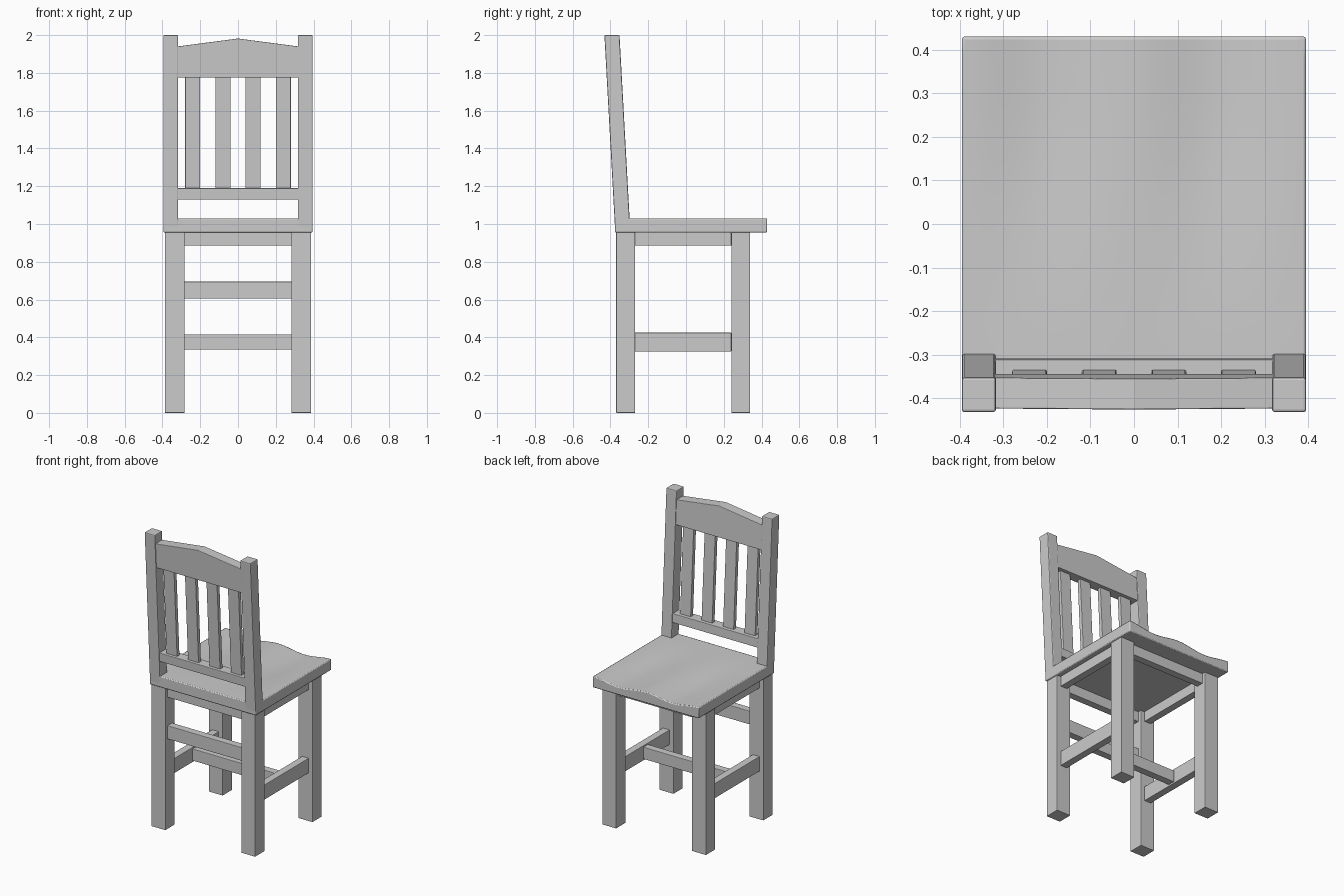
import bpy, bmesh, math

if "Cube" in bpy.data.objects:
    bpy.data.objects.remove(bpy.data.objects["Cube"])

LEAN = 0.055  # backward lean of the backrest per unit of height


def finish(name, bm, bevel=0.0, lean=False, smooth=False):
    if lean:
        for v in bm.verts:
            v.co.y -= LEAN * (v.co.z - 1.0)
    bmesh.ops.recalc_face_normals(bm, faces=bm.faces)
    me = bpy.data.meshes.new(name)
    bm.to_mesh(me)
    bm.free()
    ob = bpy.data.objects.new(name, me)
    bpy.context.collection.objects.link(ob)
    if bevel:
        m = ob.modifiers.new("soft_edges", 'BEVEL')
        m.width = bevel
        m.segments = 2
        m.limit_method = 'ANGLE'
        m.angle_limit = math.radians(40)
    if smooth:
        bpy.context.view_layer.objects.active = ob
        ob.select_set(True)
        bpy.ops.object.shade_smooth_by_angle(angle=math.radians(30))
        ob.select_set(False)
    return ob


def box(name, x, y, z, bevel=0.003, lean=False):
    bm = bmesh.new()
    bmesh.ops.create_cube(bm, size=1)
    for v in bm.verts:
        v.co = [(a + b) / 2 + c * (b - a) for (a, b), c in zip((x, y, z), v.co)]
    return finish(name, bm, bevel, lean)


def side_range(s, a, b):
    return tuple(sorted((s * a, s * b)))


# Seat: slab with two scooped hollows deepening toward the open edge
bm = bmesh.new()
bmesh.ops.create_grid(bm, x_segments=32, y_segments=16, size=1)
for v in bm.verts:
    x, y = v.co.x * 0.395, 0.027 + v.co.y * 0.403
    t = min(1, max(0, (y + 0.3) / 0.6))
    fade = t * t * (3 - 2 * t)
    v.co = (x, y, 1.03 - 0.022 * fade * math.sin(2 * math.pi * x / 0.79) ** 2)
ext = bmesh.ops.extrude_face_region(bm, geom=bm.faces[:], use_keep_orig=True)
for g in ext["geom"]:
    if isinstance(g, bmesh.types.BMVert):
        g.co.z = 0.955
finish("seat", bm, 0.006, smooth=True)

# Legs, aprons, stretchers and back posts, mirrored left and right
for s, side in ((-1, "left"), (1, "right")):
    leg_x = side_range(s, 0.282, 0.387)
    rail_x = side_range(s, 0.31, 0.36)
    box(f"{side}_back_leg", leg_x, (-0.37, -0.27), (0, 0.955))
    box(f"{side}_front_leg", leg_x, (0.24, 0.34), (0, 0.955))
    box(f"{side}_apron", rail_x, (-0.27, 0.24), (0.885, 0.955))
    box(f"{side}_stretcher", rail_x, (-0.27, 0.24), (0.325, 0.425))
    box(f"{side}_back_post", side_range(s, 0.317, 0.395), (-0.377, -0.297),
        (0.955, 2.0), 0.006, lean=True)

# Cross rails between the legs
box("back_apron", (-0.285, 0.285), (-0.345, -0.295), (0.885, 0.955))
box("front_apron", (-0.285, 0.285), (0.265, 0.315), (0.885, 0.955))
box("back_stretcher", (-0.285, 0.285), (-0.345, -0.295), (0.605, 0.695))
box("cross_stretcher", (-0.312, 0.312), (-0.04, 0.01), (0.335, 0.415))

# Backrest lower rail and slats
box("lower_back_rail", (-0.32, 0.32), (-0.372, -0.301), (1.13, 1.19), lean=True)
for i in range(4):
    cx = -0.24 + 0.16 * i
    box(f"slat_{i + 1}", (cx - 0.04, cx + 0.04), (-0.352, -0.325), (1.185, 1.78),
        lean=True)

# Peaked top rail
bm = bmesh.new()
outline = [(-0.32, 1.775), (0.32, 1.775), (0.32, 1.94), (0, 1.982), (-0.32, 1.94)]
face = bm.faces.new([bm.verts.new((x, -0.372, z)) for x, z in outline])
ext = bmesh.ops.extrude_face_region(bm, geom=[face], use_keep_orig=True)
for g in ext["geom"]:
    if isinstance(g, bmesh.types.BMVert):
        g.co.y = -0.301
finish("top_back_rail", bm, 0.003, lean=True)
